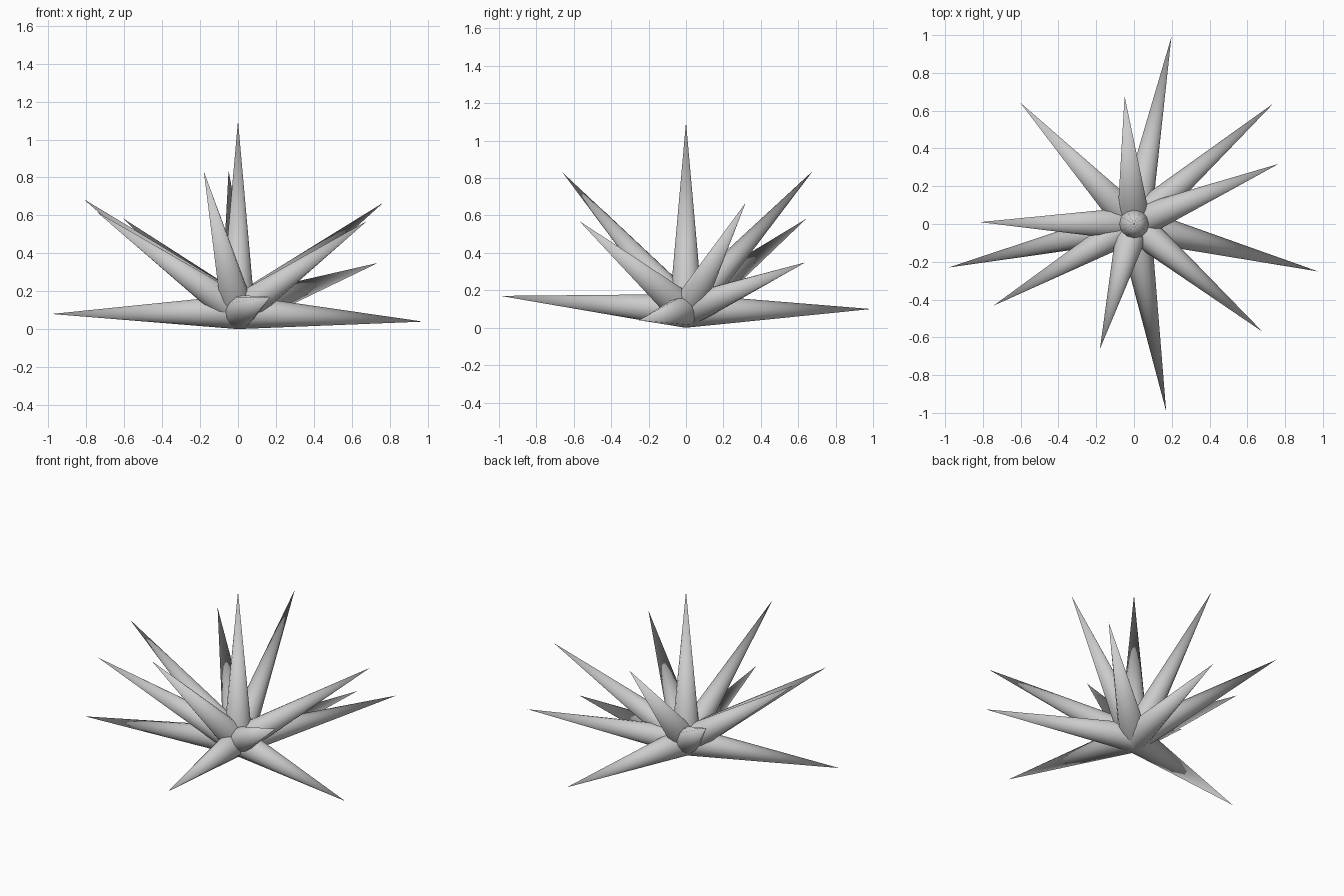
import bpy
from math import radians
from mathutils import Vector

if "Cube" in bpy.data.objects:
    bpy.data.objects.remove(bpy.data.objects["Cube"])

# Spikes radiate from one hub point; each is a slim cone of equal length
HUB = Vector((0, 0, 0.09))
LENGTH, RADIUS, SIDES = 1.01, 0.09, 12


def spike(name, tip):
    d = (Vector(tip) - HUB).normalized()
    bpy.ops.mesh.primitive_cone_add(
        vertices=SIDES, radius1=RADIUS, radius2=0, depth=LENGTH,
        location=HUB + d * LENGTH / 2,
        rotation=d.to_track_quat('Z', 'Y').to_euler())
    bpy.context.object.name = name
    bpy.ops.object.shade_smooth_by_angle(angle=radians(40))


# Upright centre spike
spike("centre_spike", (0, 0, 1.1))

# Low ring lying close to the ground
low = [(0.20, 1.00, 0.10), (-0.98, -0.23, 0.08),
       (0.17, -0.99, 0.17), (0.97, -0.25, 0.04), (0.74, 0.64, 0.35)]
# Raised ring leaning outward
high = [(-0.05, 0.68, 0.84), (-0.60, 0.64, 0.58), (0.77, 0.32, 0.67),
        (-0.82, 0.01, 0.69), (-0.74, -0.43, 0.615),
        (-0.18, -0.66, 0.83), (0.68, -0.57, 0.57)]

for ring, tips in (("low", low), ("raised", high)):
    for i, tip in enumerate(tips, 1):
        spike(f"{ring}_spike_{i}", tip)
